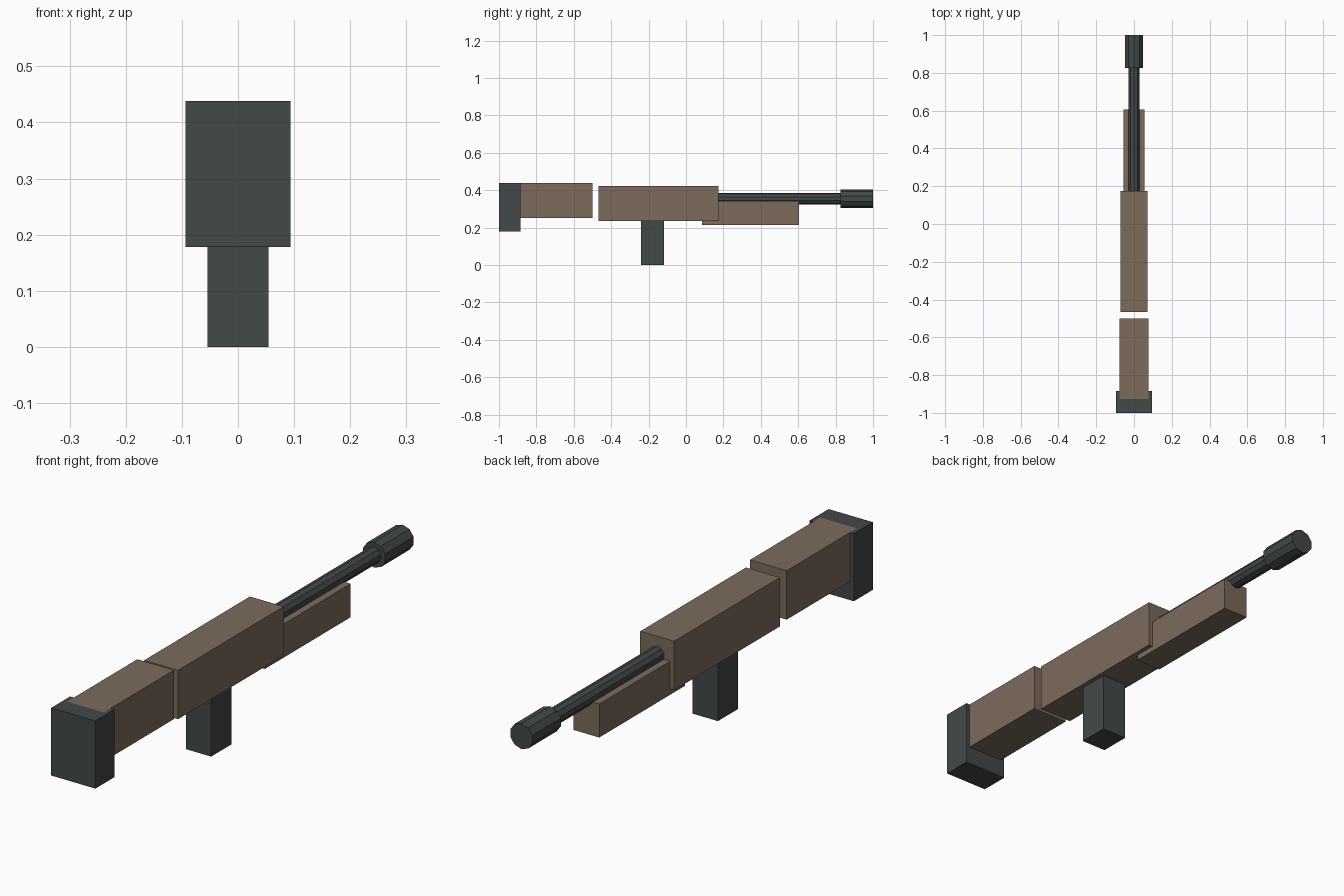
import bpy
import math

if "Cube" in bpy.data.objects:
    bpy.data.objects.remove(bpy.data.objects["Cube"])


def material(name, rgb):
    m = bpy.data.materials.new(name)
    m.diffuse_color = (*rgb, 1)
    m.use_nodes = True
    m.node_tree.nodes["Principled BSDF"].inputs["Base Color"].default_value = m.diffuse_color
    return m


TAN = material("tan", (0.2, 0.145, 0.105))
DARK = material("dark", (0.055, 0.065, 0.065))


def box(name, half_x, y0, y1, z0, z1, mat):
    bpy.ops.mesh.primitive_cube_add(size=1, location=(0, (y0 + y1) / 2, (z0 + z1) / 2))
    ob = bpy.context.object
    ob.name = name
    ob.scale = (2 * half_x, y1 - y0, z1 - z0)
    bpy.ops.object.transform_apply(location=False, rotation=False, scale=True)
    ob.data.materials.append(mat)


def tube(name, radius, y0, y1, z, mat):
    bpy.ops.mesh.primitive_cylinder_add(vertices=10, radius=radius, depth=y1 - y0,
                                        location=(0, (y0 + y1) / 2, z),
                                        rotation=(math.pi / 2, 0, 0))
    ob = bpy.context.object
    ob.name = name
    ob.data.materials.append(mat)


# Wooden body
box("stock", 0.078, -0.926, -0.5, 0.25, 0.438, TAN)
box("receiver", 0.072, -0.467, 0.175, 0.235, 0.423, TAN)
box("handguard", 0.055, 0.085, 0.605, 0.213, 0.342, TAN)

# Dark fittings
box("butt_pad", 0.094, -1.0, -0.885, 0.178, 0.438, DARK)
box("grip", 0.054, -0.24, -0.117, 0.0, 0.245, DARK)

# Barrel and muzzle
tube("barrel", 0.031, 0.13, 0.9, 0.354, DARK)
tube("muzzle", 0.049, 0.826, 1.0, 0.354, DARK)
